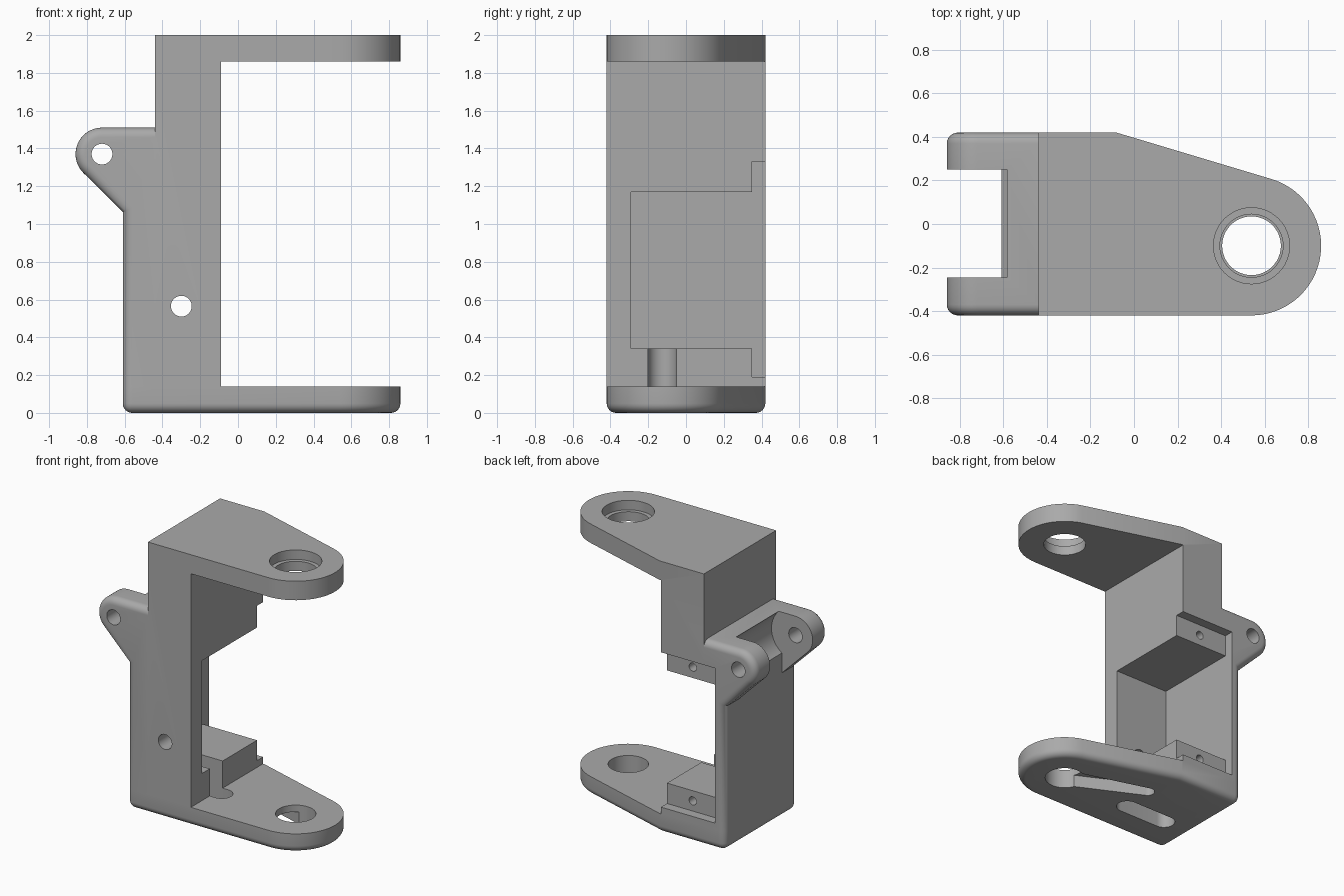
import bpy
import bmesh
import math
from mathutils import Matrix, Vector

cube = bpy.data.objects.get("Cube")
if cube:
    bpy.data.objects.remove(cube)

grey = bpy.data.materials.new("plain grey")
grey.use_nodes = True
colour = (0.4, 0.4, 0.4, 1)
grey.diffuse_color = colour
grey.node_tree.nodes["Principled BSDF"].inputs["Base Color"].default_value = colour

HALF = 0.42          # half depth of the bracket
BACK, STEP, FACE = -0.61, -0.44, -0.09
PLATE = 0.14         # arm thickness
ROUND = 0.05         # edge radius
AXLE = Vector((0.54, -0.1))
PIVOT = Vector((-0.72, 1.37))


def arc(centre, radius, start, end, steps=32):
    angles = [math.radians(start + (end - start) * i / steps) for i in range(steps + 1)]
    return [(centre[0] + radius * math.cos(a), centre[1] + radius * math.sin(a)) for a in angles]


def prism(name, outline, low, high, axis="z", rounded=None):
    """Extrude an outline along z (x, y points) or y (x, z points)."""
    bm = bmesh.new()
    place = (lambda p, h: (p[0], p[1], h)) if axis == "z" else (lambda p, h: (p[0], h, p[1]))
    base = bm.faces.new([bm.verts.new(place(p, low)) for p in outline])
    grown = bmesh.ops.extrude_face_region(bm, geom=[base])["geom"]
    shift = Vector(place((0, 0), high - low))
    bmesh.ops.translate(bm, vec=shift, verts=[v for v in grown if isinstance(v, bmesh.types.BMVert)])
    bmesh.ops.recalc_face_normals(bm, faces=bm.faces)
    if rounded:
        edges = [e for e in bm.edges if rounded(e.verts[0].co, e.verts[1].co)]
        bmesh.ops.bevel(bm, geom=edges, offset=ROUND, segments=6, profile=0.5, affect="EDGES")
    mesh = bpy.data.meshes.new(name)
    bm.to_mesh(mesh)
    bm.free()
    mesh.materials.append(grey)
    obj = bpy.data.objects.new(name, mesh)
    bpy.context.collection.objects.link(obj)
    return obj


def box(name, x, y, z):
    return prism(name, [(x[0], y[0]), (x[1], y[0]), (x[1], y[1]), (x[0], y[1])], *z)


def disc(name, centre, radius, low, high, axis="z"):
    return prism(name, arc(centre, radius, 0, 360, 48)[:-1], low, high, axis)


def combine(target, other, operation):
    mod = target.modifiers.new(operation.lower(), "BOOLEAN")
    mod.operation, mod.solver, mod.object = operation, "EXACT", other
    bpy.context.view_layer.objects.active = target
    bpy.ops.object.modifier_apply(modifier=mod.name)
    bpy.data.objects.remove(other)


def capsule(a, ra, b, rb):
    """Outline around two circles of different radius."""
    a, b = Vector(a), Vector(b)
    d = b - a
    turn = math.degrees(math.atan2(d.y, d.x))
    half = math.degrees(math.acos((ra - rb) / d.length))
    return arc(b, rb, turn - half, turn + half, 16) + arc(a, ra, turn + half, turn + 360 - half, 24)


def arm_outline(left):
    return [(left, -HALF)] + arc(AXLE, 0.32, -90, 72.8) + [(-0.08, HALF), (left, HALF)]


# Lower arm and base, with its underside and rear corners rounded
def base_edges(a, b):
    return max(a.z, b.z) < 0.01 or max(a.x, b.x) < BACK + 0.01 and abs(a.y - b.y) < 0.01


bracket = prism("bracket", arm_outline(BACK), 0, PLATE, rounded=base_edges)


# Rear shell with hinge ears, rounded along both outer sides
def shell_edges(a, b):
    return abs(a.y - b.y) < 0.01 and max(a.z, b.z) > PLATE + 0.01 and min(a.x, b.x) < STEP - 0.01


shell = [(STEP, PLATE), (STEP, 1.51)] + arc(PIVOT, 0.14, 90, 225) + [(BACK, 1.063), (BACK, PLATE)]
parts = [
    prism("rear_shell", shell, -HALF, HALF, "y", shell_edges),
    box("column", (STEP, FACE), (-HALF, HALF), (PLATE, 2 - PLATE)),
    prism("upper_arm", arm_outline(STEP), 2 - PLATE, 2),
]
for part in parts:
    combine(bracket, part, "UNION")

cutters = [
    # Motor pocket and the recess for its mounting tabs
    box("pocket", (-0.53, 0.3), (-0.29, 0.6), (0.34, 1.17)),
    box("tab_recess", (-0.53, 0.3), (0.35, 0.6), (0.19, 1.33)),
    # Gap between hinge ears, with its round scoop
    box("ear_gap", (-1, BACK), (-0.245, 0.25), (0.8, 1.7)),
    disc("ear_scoop", PIVOT, 0.195, -0.245, 0.25, "y"),
    disc("pivot_hole", PIVOT, 0.055, -1, 1, "y"),
    # Access and tab screw holes
    disc("access_hole", (-0.3, 0.565), 0.055, -1, 0, "y"),
    disc("lower_screw", (-0.3, 0.265), 0.03, 0.1, 0.6, "y"),
    disc("upper_screw", (-0.3, 1.25), 0.03, 0.1, 0.6, "y"),
    # Cable slot
    prism("cable_slot", capsule((-0.375, -0.125), 0.075, (-0.045, -0.125), 0.075), -0.1, 0.5),
    # Upper arm bearing seat
    disc("upper_bore", AXLE, 0.145, 1.8, 2.1),
    disc("bearing_seat", AXLE, 0.175, 1.93, 2.1),
    # Lower arm bore and horn recess
    disc("lower_bore", AXLE, 0.135, -0.1, 0.3),
    prism("horn_recess", capsule(AXLE, 0.1, (-0.02, 0.12), 0.05), -0.1, 0.09),
]
for cutter in cutters:
    combine(bracket, cutter, "DIFFERENCE")

# Centre the bracket and smooth the round surfaces
bracket.data.transform(Matrix.Translation((0.0, 0.0, 0.0)))
bpy.ops.object.select_all(action="DESELECT")
bracket.select_set(True)
bpy.context.view_layer.objects.active = bracket
bpy.ops.object.shade_smooth_by_angle(angle=math.radians(30))
